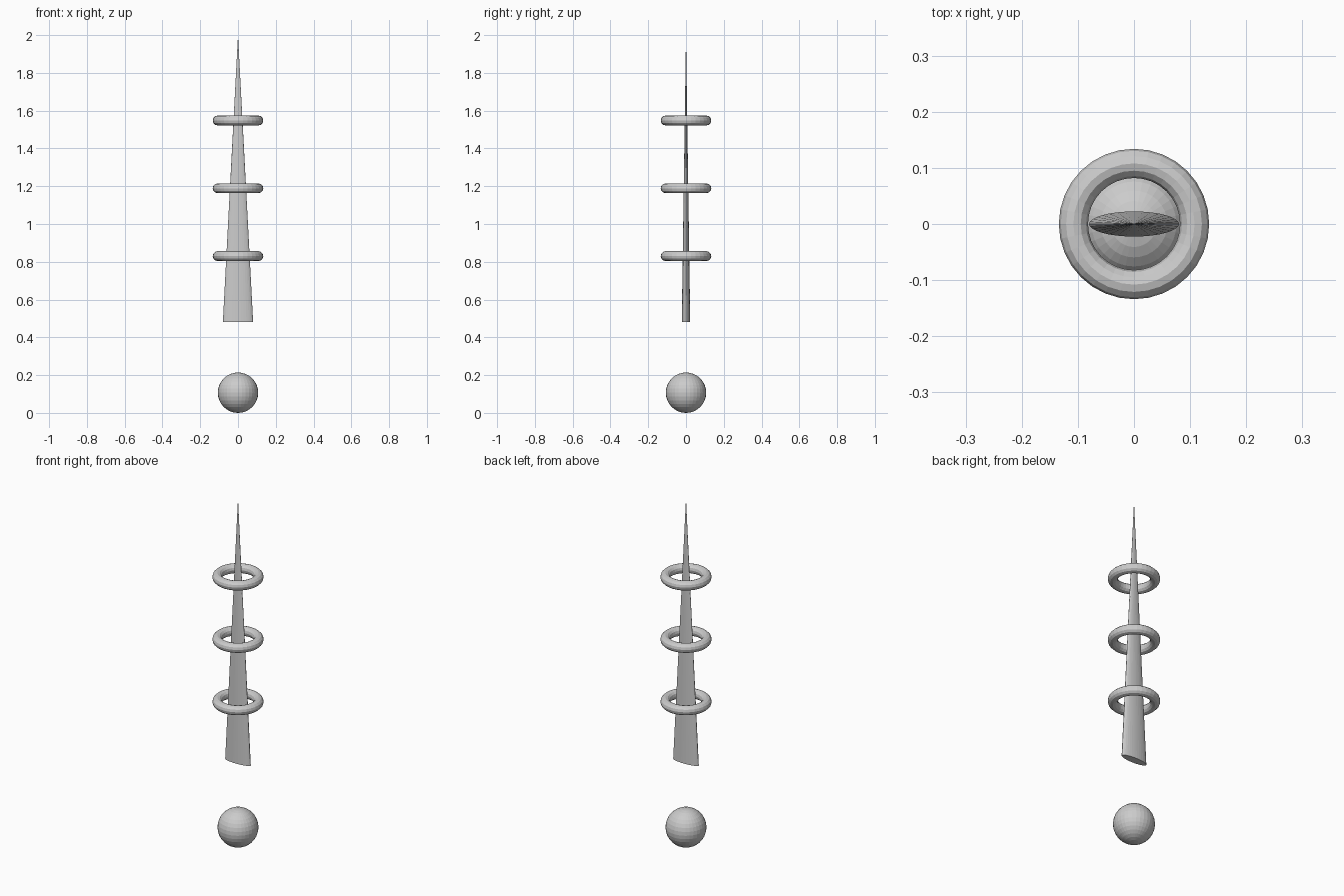
import bpy

if "Cube" in bpy.data.objects:
    bpy.data.objects.remove(bpy.data.objects["Cube"])

# Base orb
bpy.ops.mesh.primitive_uv_sphere_add(segments=32, ring_count=16, radius=0.107,
                                     location=(0, 0, 0.107))
bpy.context.object.name = "orb"

# Flattened, tapering blade
BOTTOM, TOP = 0.482, 2.0
bpy.ops.mesh.primitive_cone_add(vertices=32, radius1=0.08, radius2=0,
                                depth=TOP - BOTTOM,
                                location=(0, 0, (TOP + BOTTOM) / 2))
blade = bpy.context.object
blade.name = "blade"
blade.scale.y = 0.28

# Three floating rings around the blade
for i, z in enumerate((0.83, 1.189, 1.548)):
    bpy.ops.mesh.primitive_torus_add(major_segments=32, minor_segments=12,
                                     major_radius=0.108, minor_radius=0.026,
                                     location=(0, 0, z))
    bpy.context.object.name = f"ring_{i + 1}"
